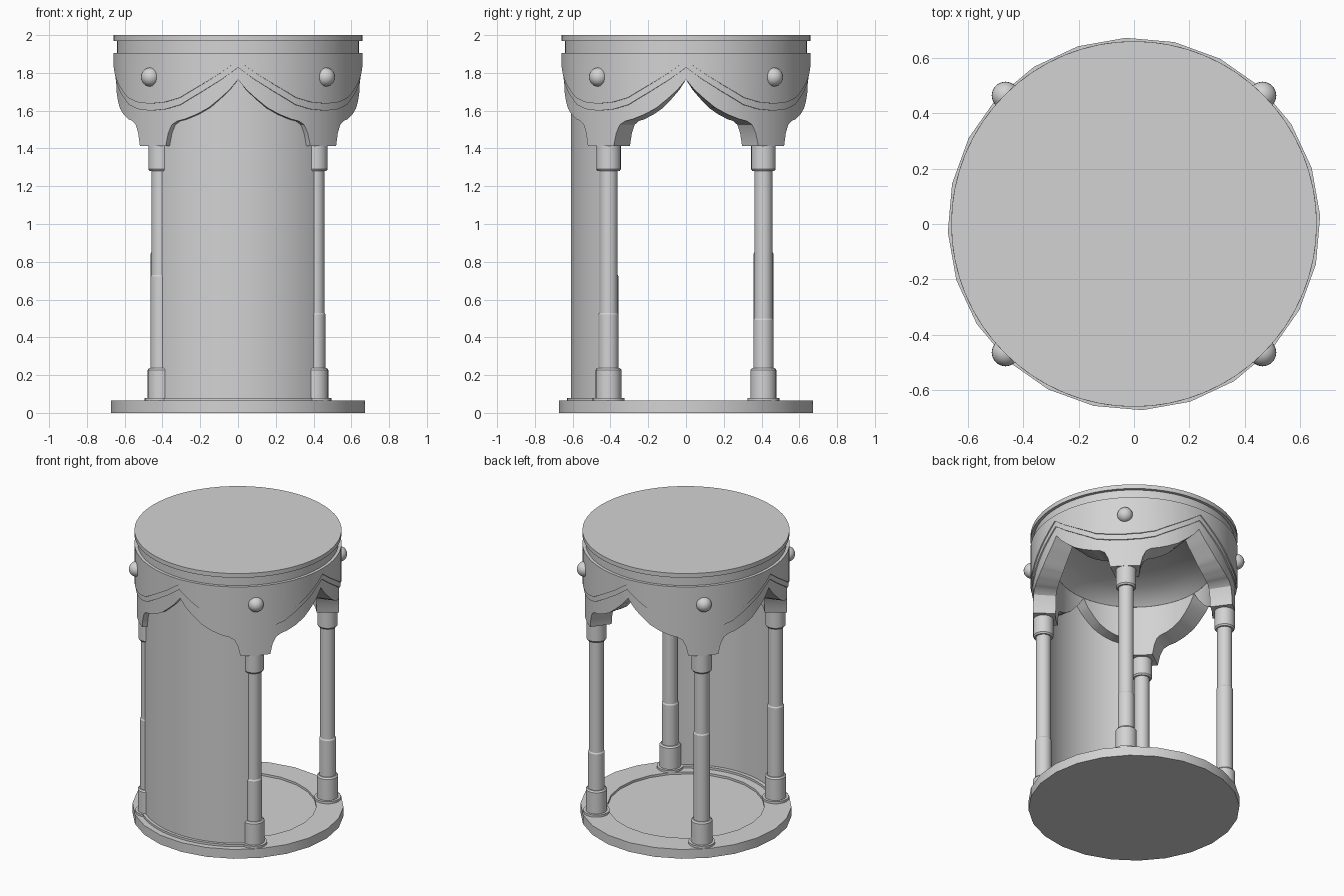
import bpy, bmesh, math
from mathutils import Vector

cube = bpy.data.objects.get("Cube")
if cube:
    bpy.data.objects.remove(cube, do_unlink=True)

stone = bpy.data.materials.new("light_grey_stone")
stone.use_nodes = True
stone.diffuse_color = (0.65, 0.65, 0.65, 1)
stone.node_tree.nodes["Principled BSDF"].inputs["Base Color"].default_value = (0.65, 0.65, 0.65, 1)


def finish(name, bm, loc=(0, 0, 0)):
    """Turn a bmesh into a smooth shaded stone object."""
    bmesh.ops.recalc_face_normals(bm, faces=bm.faces)
    mesh = bpy.data.meshes.new(name)
    bm.to_mesh(mesh)
    bm.free()
    mesh.materials.append(stone)
    obj = bpy.data.objects.new(name, mesh)
    obj.location = loc
    bpy.context.collection.objects.link(obj)
    bpy.ops.object.select_all(action='DESELECT')
    obj.select_set(True)
    bpy.context.view_layer.objects.active = obj
    bpy.ops.object.shade_smooth_by_angle(angle=math.radians(30))
    return obj


def lathe(name, profile, loc=(0, 0, 0), sides=24, turn=0.0):
    """Spin a closed (radius, height) profile about the z axis."""
    bm = bmesh.new()
    c, s = math.cos(turn), math.sin(turn)
    verts = [bm.verts.new((r * c, r * s, z)) for r, z in profile]
    edges = [bm.edges.new(pair) for pair in zip(verts, verts[1:])]
    bmesh.ops.spin(bm, geom=verts + edges, cent=(0, 0, 0), axis=(0, 0, 1),
                   angle=math.tau, steps=sides, use_duplicate=False)
    bmesh.ops.remove_doubles(bm, verts=bm.verts, dist=0.0005)
    return finish(name, bm, loc)


def disc(name, radius, low, high, loc=(0, 0, 0), sides=24):
    return lathe(name, [(0, low), (radius, low), (radius, high), (0, high)], loc, sides)


def curved_wall(name, inner, outer, outline, top, closed):
    """Cylindrical wall whose lower edge follows (degrees, height) pairs."""
    bm = bmesh.new()
    rings = []
    for deg, low in outline:
        d = Vector((math.cos(math.radians(deg)), math.sin(math.radians(deg)), 0))
        rings.append([bm.verts.new(d * r + Vector((0, 0, z))) for r, z in
                      ((outer, low), (outer, top), (inner, top), (inner, low))])
    pairs = list(zip(rings, rings[1:]))
    if closed:
        pairs.append((rings[-1], rings[0]))
    else:
        bm.faces.new(rings[0])
        bm.faces.new(rings[-1])
    for a, b in pairs:
        for i in range(4):
            j = (i + 1) % 4
            bm.faces.new((a[i], b[i], b[j], a[j]))
    return finish(name, bm)


def scallop(points, drop=0.0):
    """Mirror a half-arch outline (0 = apex, 45 = corner) round all four sides."""
    def height(a):
        for (a0, z0), (a1, z1) in zip(points, points[1:]):
            if a <= a1:
                return z0 + (z1 - z0) * (a - a0) / (a1 - a0)
    half = sorted({float(a) for a, z in points} | {float(a) for a in range(0, 46, 3)})
    outline = []
    for side in range(4):
        base = side * 90
        outline += [(base + a, height(a) - drop) for a in half]
        outline += [(base + 90 - a, height(a) - drop) for a in half[-2:0:-1]]
    return outline


# Base with a shallow recessed floor
lathe("base", [(0, 0), (0.673, 0), (0.673, 0.065), (0.5, 0.065), (0.5, 0.05), (0, 0.05)],
      turn=math.radians(2.5))

# Curved screen across the front, with its plinth
span = [225 + 3 * i for i in range(31)]
curved_wall("front_screen", 0.58, 0.61, [(a, 0.07) for a in span], 1.82, False)
curved_wall("screen_plinth", 0.555, 0.63, [(a, 0.055) for a in span], 0.08, False)

# Four columns, each with its joint at its own height
joints = {(-1, -1): 0.73, (1, -1): 0.53, (1, 1): 0.5, (-1, 1): 0.85}
for (sx, sy), joint in joints.items():
    side = ("front" if sy < 0 else "back") + ("_left" if sx > 0 else "_right")
    at = (sx * 0.41, sy * 0.41, 0)
    disc(side + "_column_pad", 0.085, 0.055, 0.08, at)
    lathe(side + "_column_foot", [(0, 0.07), (0.068, 0.07), (0.068, 0.228),
                                  (0.06, 0.238), (0, 0.238)], at)
    lathe(side + "_column_shaft", [(0, 0.2), (0.053, 0.2), (0.053, joint - 0.008),
                                   (0.048, joint), (0.048, 1.33), (0, 1.33)], at)
    lathe(side + "_column_cap", [(0, 1.28), (0.058, 1.28), (0.065, 1.29),
                                 (0.065, 1.42), (0, 1.42)], at)
    # Round boss on the canopy above the column
    knob = bmesh.new()
    bmesh.ops.create_uvsphere(knob, u_segments=20, v_segments=12, radius=0.05)
    finish(side + "_boss", knob, (sx * 0.464, sy * 0.464, 1.778))

# Canopy: pointed arches with two raised scalloped layers
arch = [(0, 1.765), (4, 1.71), (9, 1.66), (14, 1.615), (20, 1.58), (26, 1.555),
        (30, 1.545), (33, 1.525), (35, 1.48), (36.4, 1.412), (45, 1.412)]
swag = [(0, 1.865), (8, 1.8), (17, 1.738), (28, 1.668), (36, 1.645), (45, 1.637)]
curved_wall("canopy_arches", 0.5, 0.645, scallop(arch), 1.9, True)
curved_wall("canopy_moulding", 0.6, 0.653, scallop(swag, 0.037), 1.903, True)
curved_wall("canopy_panel", 0.6, 0.66, scallop(swag), 1.906, True)

# Domed ceiling, neck and top rim
lathe("ceiling", [(0, 1.9), (0.51, 1.9), (0.51, 1.765), (0.5, 1.765), (0.46, 1.8),
                  (0.37, 1.84), (0.22, 1.87), (0, 1.88)], sides=48)
disc("canopy_neck", 0.64, 1.89, 1.975, sides=64)
disc("top_rim", 0.66, 1.97, 2.0, sides=64)
